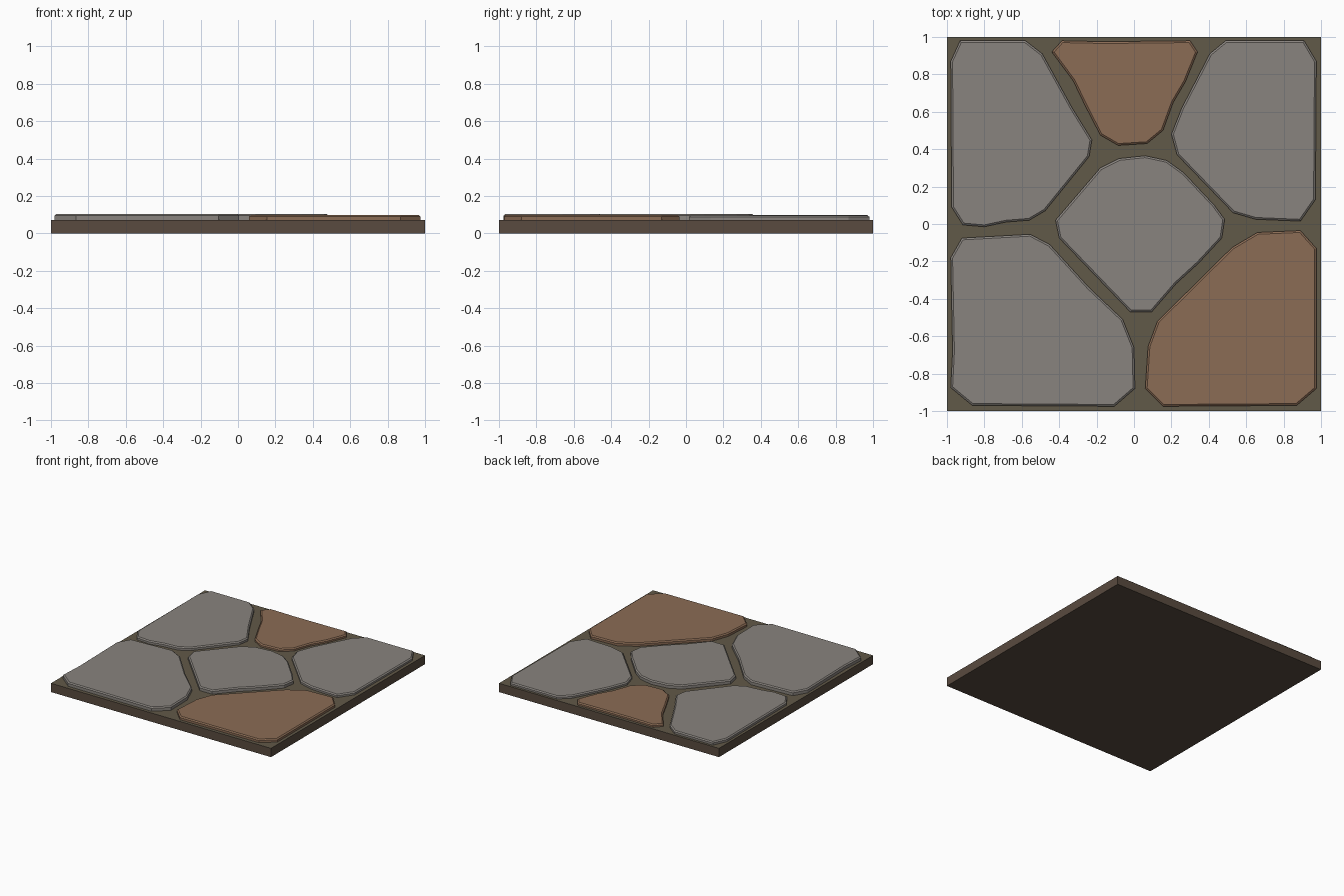
import bpy, bmesh

if "Cube" in bpy.data.objects:
    bpy.data.objects.remove(bpy.data.objects["Cube"])

def material(name, rgb):
    m = bpy.data.materials.new(name)
    m.diffuse_color = (*rgb, 1)
    m.use_nodes = True
    m.node_tree.nodes["Principled BSDF"].inputs["Base Color"].default_value = m.diffuse_color
    return m

EARTH = material("earth", (0.10, 0.07, 0.05))
MORTAR = material("mortar", (0.12, 0.10, 0.065))
GREY = material("grey_stone", (0.25, 0.23, 0.21))
BROWN = material("brown_stone", (0.26, 0.15, 0.09))
SLAB_TOP = 0.072

def add(name, bm, mats):
    bmesh.ops.recalc_face_normals(bm, faces=bm.faces)
    me = bpy.data.meshes.new(name)
    bm.to_mesh(me)
    bm.free()
    for m in mats:
        me.materials.append(m)
    ob = bpy.data.objects.new(name, me)
    bpy.context.collection.objects.link(ob)

def stone(name, top, mat, pts, chamfer=0.01):
    """Flat paving stone: straight wall, then a small chamfer to the top."""
    bm = bmesh.new()
    face = bm.faces.new([bm.verts.new((x, y, SLAB_TOP - 0.01)) for x, y in pts])
    bm.normal_update()
    if face.normal.z < 0:
        face.normal_flip()
    ext = bmesh.ops.extrude_face_region(bm, geom=[face])["geom"]
    for v in ext:
        if isinstance(v, bmesh.types.BMVert):
            v.co.z = top - 0.008
    cap = next(f for f in ext if isinstance(f, bmesh.types.BMFace))
    bm.normal_update()
    bmesh.ops.inset_region(bm, faces=[cap], thickness=chamfer, use_even_offset=True)
    for v in cap.verts:
        v.co.z = top
    add(name, bm, [mat])

# ground slab with a mortar-coloured top
bm = bmesh.new()
bmesh.ops.create_cube(bm, size=1)
for v in bm.verts:
    v.co = (v.co.x * 2, v.co.y * 2, (v.co.z + 0.5) * SLAB_TOP)
bm.normal_update()
for f in bm.faces:
    f.material_index = int(f.normal.z > 0.5)
add("ground_slab", bm, [EARTH, MORTAR])

# paving stones
stone("back_left_stone", 0.097, GREY, [
    (-.93, .98), (-.58, .98), (-.49, .91), (-.33, .62), (-.225, .45), (-.24, .36),
    (-.475, .07), (-.56, .02), (-.685, .01), (-.80, -.015), (-.915, -.005),
    (-.975, .09), (-.98, .87)])
stone("back_middle_stone", 0.094, BROWN, [
    (-.385, .98), (-.155, .975), (.30, .98), (.34, .92), (.275, .76), (.21, .65),
    (.155, .50), (.07, .43), (-.085, .42), (-.18, .475), (-.26, .63),
    (-.325, .765), (-.44, .92)])
stone("back_right_stone", 0.095, GREY, [
    (.49, .98), (.91, .98), (.975, .87), (.97, .13), (.89, .015), (.65, .025),
    (.53, .06), (.23, .37), (.20, .48), (.255, .62), (.405, .91)])
stone("centre_stone", 0.103, GREY, [
    (.06, .365), (.175, .34), (.265, .275), (.43, .10), (.485, .025), (.47, -.075),
    (.345, -.21), (.225, -.32), (.095, -.47), (-.02, -.47), (-.40, -.075),
    (-.42, .02), (-.18, .30), (-.08, .35)])
stone("front_left_stone", 0.104, GREY, [
    (-.92, -.075), (-.555, -.055), (-.45, -.11), (-.24, -.34), (-.06, -.51),
    (0, -.66), (.005, -.88), (-.105, -.975), (-.865, -.97), (-.98, -.875),
    (-.97, -.68), (-.98, -.18)])
stone("front_right_stone", 0.098, BROWN, [
    (.66, -.045), (.89, -.035), (.975, -.13), (.975, -.88), (.87, -.97),
    (.155, -.975), (.06, -.88), (.075, -.655), (.125, -.52), (.525, -.125)])
